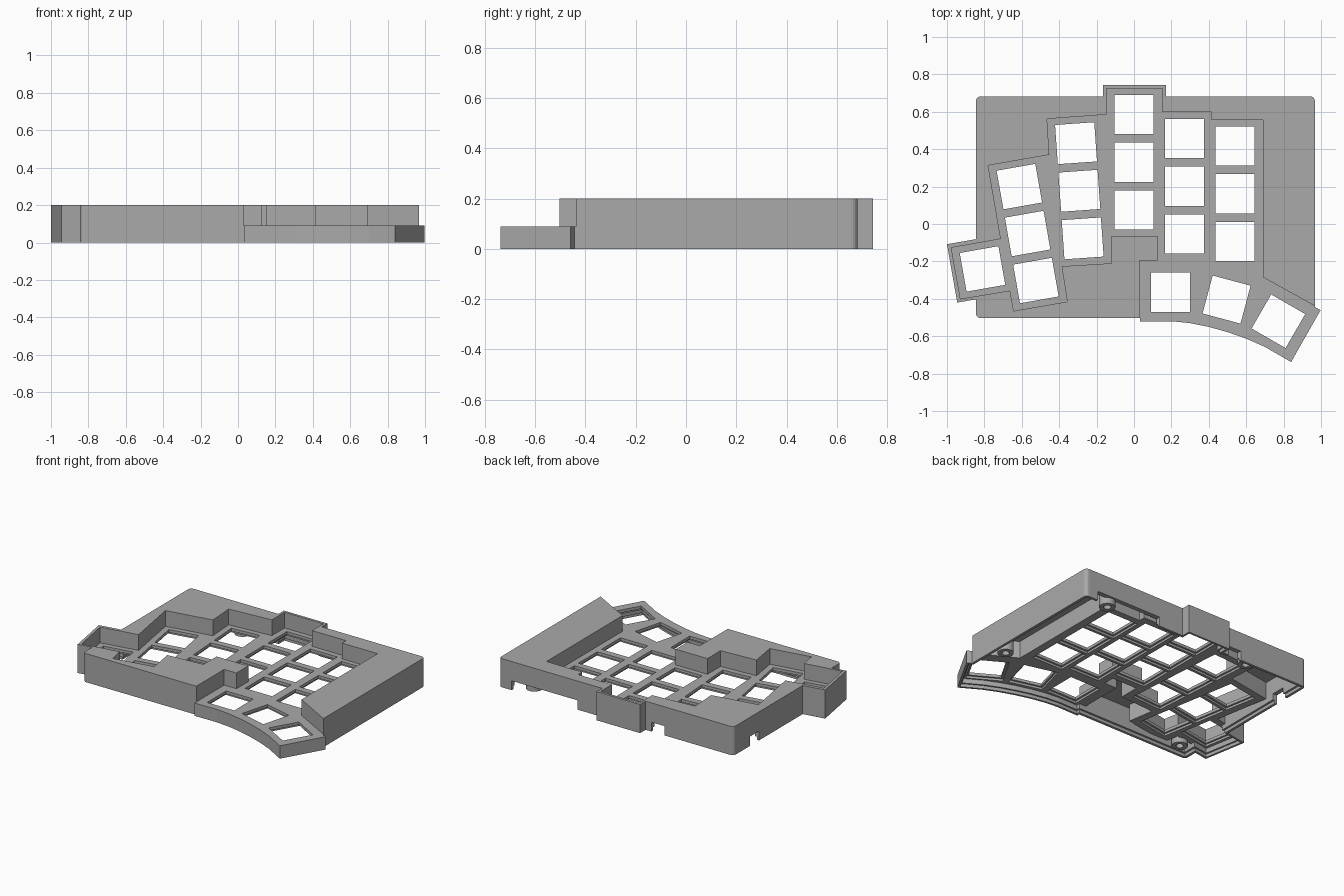
import bpy, bmesh
from math import radians, sin, cos, pi
from mathutils import Vector, Matrix

old = bpy.data.objects.get("Cube")
if old:
    bpy.data.objects.remove(old, do_unlink=True)

grey = bpy.data.materials.new("warm_grey_plastic")
grey.use_nodes = True
grey.diffuse_color = (0.4, 0.4, 0.4, 1)
grey.node_tree.nodes["Principled BSDF"].inputs["Base Color"].default_value = (0.4, 0.4, 0.4, 1)


def finish(bm, name):
    bmesh.ops.recalc_face_normals(bm, faces=bm.faces)
    mesh = bpy.data.meshes.new(name)
    bm.to_mesh(mesh)
    bm.free()
    mesh.materials.append(grey)
    obj = bpy.data.objects.new(name, mesh)
    bpy.context.collection.objects.link(obj)
    return obj


def add_prism(bm, outline, low, high):
    base = bm.faces.new([bm.verts.new((x, y, low)) for x, y in outline])
    out = bmesh.ops.extrude_face_region(bm, geom=[base])
    tops = [v for v in out["geom"] if isinstance(v, bmesh.types.BMVert)]
    bmesh.ops.translate(bm, verts=tops, vec=(0, 0, high - low))


def prism(name, outline, low, high):
    bm = bmesh.new()
    add_prism(bm, outline, low, high)
    return finish(bm, name)


def offset(outline, d):
    """Mitred offset of an outline, outward for positive d."""
    pts = [Vector(p) for p in outline]
    n = len(pts)
    area = sum(pts[i - 1].cross(pts[i]) for i in range(n))
    side = 1 if area > 0 else -1
    result = []
    for i, p in enumerate(pts):
        a = (p - pts[i - 1]).normalized()
        b = (pts[(i + 1) % n] - p).normalized()
        na, nb = Vector((a.y, -a.x)) * side, Vector((b.y, -b.x)) * side
        result.append(tuple(p + (na + nb) * d / (1 + na.dot(nb))))
    return result


def box_outline(x0, x1, y0, y1):
    return [(x0, y0), (x1, y0), (x1, y1), (x0, y1)]


def rounded(x0, x1, y0, y1, r, steps=5):
    corners = [(x1 - r, y1 - r), (x0 + r, y1 - r), (x0 + r, y0 + r), (x1 - r, y0 + r)]
    return [(cx + r * cos((q + k / steps) * pi / 2), cy + r * sin((q + k / steps) * pi / 2))
            for q, (cx, cy) in enumerate(corners) for k in range(steps + 1)]


def boolean(target, tool, operation="DIFFERENCE"):
    mod = target.modifiers.new("cut", "BOOLEAN")
    mod.operation, mod.solver, mod.object = operation, "EXACT", tool
    bpy.context.view_layer.objects.active = target
    bpy.ops.object.modifier_apply(modifier=mod.name)
    bpy.data.objects.remove(tool, do_unlink=True)


# Outlines
case = rounded(-0.845, 0.967, -0.503, 0.682, 0.025)
case_inner = (-0.845, 0.967, -0.503, 0.682)
side_bump = [(-1.0, -0.108), (-0.945, -0.42), (-0.6, -0.36), (-0.655, -0.048)]
back_bump = box_outline(-0.165, 0.17, 0.3, 0.743)
thumb = [(0.031, -0.522), (0.2, -0.52), (0.3, -0.53), (0.4, -0.55), (0.5, -0.578),
         (0.6, -0.613), (0.7, -0.657), (0.84, -0.738), (0.998, -0.46), (0.8, -0.36),
         (0.6, -0.15), (0.031, -0.15)]
well = [(0.03, -0.8), (1.1, -0.8), (1.1, -0.512), (0.69, -0.285), (0.69, 0.555),
        (0.415, 0.555), (0.415, 0.6), (0.152, 0.6), (0.152, 0.725), (-0.148, 0.725),
        (-0.148, 0.585), (-0.465, 0.562), (-0.453, 0.37), (-0.78, 0.313), (-0.712, -0.08),
        (-0.977, -0.127), (-0.928, -0.4), (-0.663, -0.356), (-0.643, -0.465),
        (-0.357, -0.415), (-0.387, -0.226), (-0.12, -0.21), (-0.12, -0.065),
        (0.125, -0.065), (0.125, -0.195), (0.03, -0.195)]

# Outer shell
body = prism("keyboard_case", case, 0, 0.2)
boolean(body, prism("side_bump", side_bump, 0, 0.2), "UNION")
boolean(body, prism("back_bump", back_bump, 0, 0.2), "UNION")
boolean(body, prism("thumb_plate", thumb, 0, 0.1), "UNION")

# Sunken key area
boolean(body, prism("key_well", well, 0.09, 0.4))


# Underside: a shallow lip, then the main cavity below the key plate
def inset_case(d):
    x0, x1, y0, y1 = case_inner
    return box_outline(x0 + d, x1 - d, y0 + d, y1 - d)


for inset, depth in ((0.018, 0.022), (0.032, 0.055)):
    cavity = prism("cavity", inset_case(inset), -0.1, depth)
    for outline in (side_bump, back_bump, thumb):
        boolean(cavity, prism("cavity_part", offset(outline, -inset * 0.8), -0.1, depth), "UNION")
    boolean(body, cavity)

# Hollow inside the raised rim
hollow = prism("rim_hollow", inset_case(0.032), -0.1, 0.175)
boolean(hollow, prism("well_wall", offset(well, 0.026), -0.3, 0.5))
boolean(body, hollow)

# Switch positions: start x, start y, tilt, count down the column
columns = [(0.54, 0.417, 0, 3), (0.27, 0.457, 0, 3), (0, 0.585, 0, 3), (-0.31, 0.432, 4, 3),
           (-0.613, 0.2, 10, 3), (-0.81, -0.24, 10, 1), (0.195, -0.365, 0, 1),
           (0.495, -0.404, -15, 1), (0.772, -0.52, -30, 1)]
PITCH = 0.255


def switch_cutter(size, low, high):
    bm = bmesh.new()
    h = size / 2
    for x, y, tilt, count in columns:
        turn = Matrix.Rotation(radians(tilt), 2)
        for row in range(count):
            centre = Vector((x, y)) + turn @ Vector((0, -PITCH * row))
            add_prism(bm, [tuple(centre + turn @ Vector(c)) for c in box_outline(-h, h, -h, h)],
                      low, high)
    return finish(bm, "switch_cutter")


boolean(body, switch_cutter(0.236, 0.03, 0.07))
boolean(body, switch_cutter(0.21, 0.01, 0.15))

# Cable and clip notches in the lower wall edges
for name, x0, x1, y0, y1 in (("cable_notch", 0.36, 0.87, 0.63, 0.8),
                             ("back_clip", -0.31, -0.21, 0.63, 0.8),
                             ("side_clip", -0.9, -0.8, 0.4, 0.5)):
    boolean(body, prism(name, box_outline(x0, x1, y0, y1), -0.1, 0.065))


# Screw bosses
def disc(x, y, r):
    return [(x + r * cos(k * pi / 12), y + r * sin(k * pi / 12)) for k in range(24)]


for x, y in ((0.74, 0.618), (-0.4, 0.622), (-0.74, -0.432), (0.86, -0.24)):
    boolean(body, prism("screw_boss", disc(x, y, 0.052), 0.024, 0.185), "UNION")
    boolean(body, prism("screw_hole", disc(x, y, 0.024), -0.1, 0.11))
